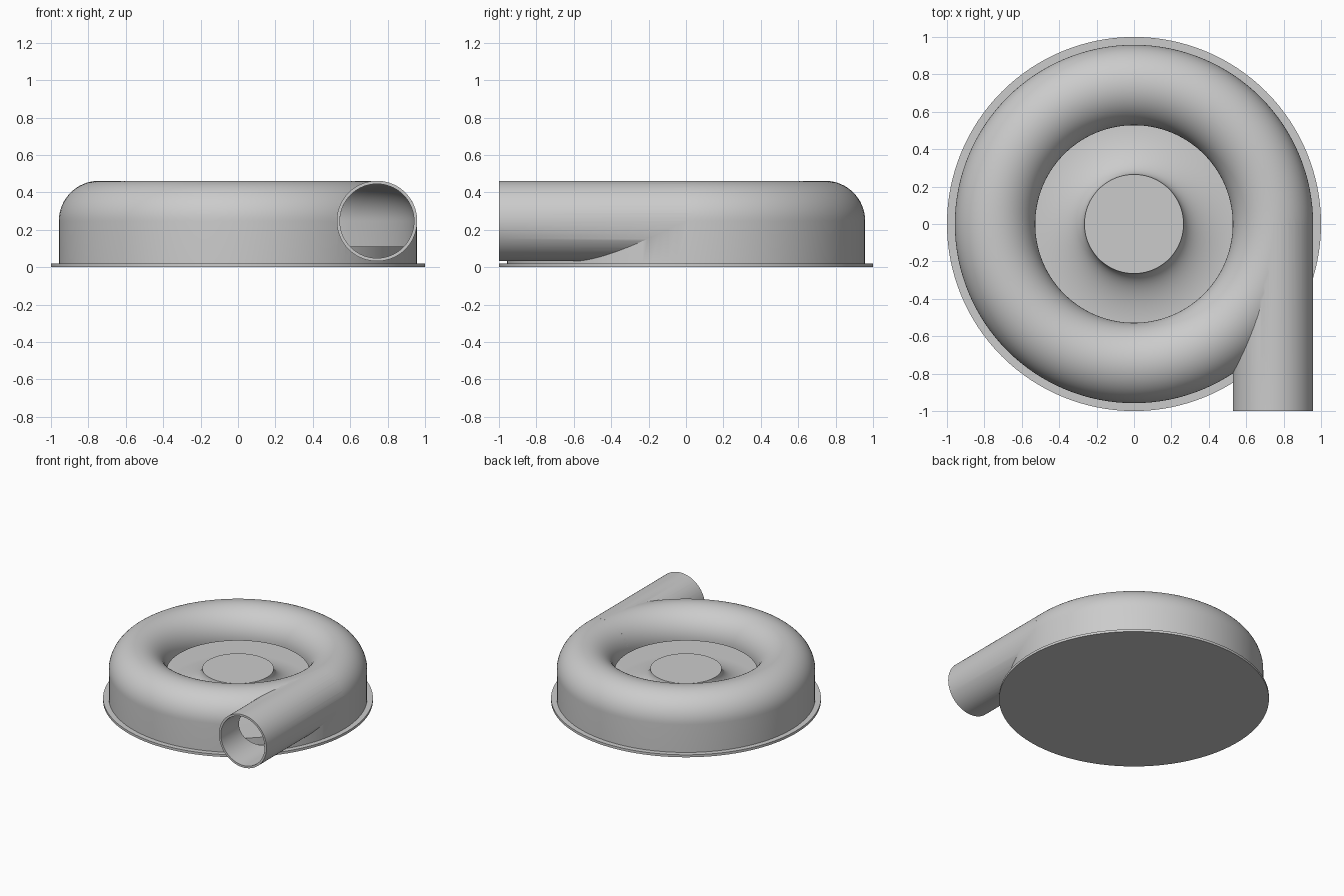
import bpy, bmesh, math
from mathutils import Matrix

cube = bpy.data.objects.get("Cube")
if cube:
    bpy.data.objects.remove(cube, do_unlink=True)

RING, TUBE, MID, WALL = 0.743, 0.215, 0.247, 0.017
SEGMENTS = 128

metal = bpy.data.materials.new("grey metal")
metal.use_nodes = True
colour = (0.6, 0.6, 0.6, 1)
metal.diffuse_color = colour
metal.node_tree.nodes["Principled BSDF"].inputs["Base Color"].default_value = colour


def make_object(name, bm, helper=False):
    bmesh.ops.recalc_face_normals(bm, faces=bm.faces)
    mesh = bpy.data.meshes.new(name)
    bm.to_mesh(mesh)
    bm.free()
    mesh.materials.append(metal)
    obj = bpy.data.objects.new(name, mesh)
    bpy.context.collection.objects.link(obj)
    obj.hide_render = helper
    return obj


def lathe(name, profile, closed, helper=False):
    """Revolve an (r, z) profile about the z axis."""
    bm = bmesh.new()
    verts = [bm.verts.new((r, 0, z)) for r, z in profile]
    edges = [bm.edges.new(pair) for pair in zip(verts, verts[1:])]
    if closed:
        edges.append(bm.edges.new((verts[-1], verts[0])))
    bmesh.ops.spin(bm, geom=verts + edges, cent=(0, 0, 0), axis=(0, 0, 1),
                   angle=math.tau, steps=SEGMENTS)
    bmesh.ops.remove_doubles(bm, verts=bm.verts, dist=1e-4)
    return make_object(name, bm, helper)


def pipe(name, radius, start, end):
    """Solid cylinder along y, used to shape the outlet."""
    bm = bmesh.new()
    place = Matrix.Translation((RING, (start + end) / 2, MID)) @ Matrix.Rotation(math.pi / 2, 4, "X")
    bmesh.ops.create_cone(bm, cap_ends=True, segments=96, radius1=radius,
                          radius2=radius, depth=end - start, matrix=place)
    return make_object(name, bm, True)


def dome(radius, steps=32):
    """Half circle from the inner lip over the top to the outer wall."""
    return [(RING - radius * math.cos(math.pi * i / steps),
             MID + radius * math.sin(math.pi * i / steps)) for i in range(steps + 1)]


def smooth(obj):
    bpy.ops.object.select_all(action="DESELECT")
    obj.select_set(True)
    bpy.context.view_layer.objects.active = obj
    bpy.ops.object.shade_smooth_by_angle(angle=math.radians(30))


# Scroll housing: outer form joined to the outlet, then hollowed
inner = TUBE - WALL
housing = lathe("scroll_housing", dome(TUBE) + [(RING + TUBE, 0.015), (RING - TUBE, 0.015)], True)
cavity = lathe("housing_cavity", dome(inner) + [(RING + inner, -0.05), (0.5, -0.05), (0.5, MID - 0.006),
                                                (RING - inner, MID - 0.006)], True, True)
outlet = pipe("outlet_form", TUBE, -1, 0)
bore = pipe("outlet_bore", inner, -1.1, -0.001)
for cutter, operation in ((outlet, "UNION"), (cavity, "DIFFERENCE"), (bore, "DIFFERENCE")):
    mod = housing.modifiers.new(cutter.name, "BOOLEAN")
    mod.object, mod.operation, mod.solver = cutter, operation, "EXACT"
bpy.context.view_layer.update()
shaped = bpy.data.meshes.new_from_object(housing.evaluated_get(bpy.context.evaluated_depsgraph_get()))
housing.modifiers.clear()
housing.data = shaped
for helper in (cavity, outlet, bore):
    bpy.data.objects.remove(helper, do_unlink=True)
smooth(housing)

# Flat base flange
smooth(lathe("base_flange", [(0, 0), (1, 0), (1, 0.02), (0, 0.02)], False))

# Impeller: flat disc flaring up into a central hub
flare = [(0.265 + 0.3 * (1 - math.cos(a)), 0.26 - 0.15 * math.sin(a))
         for a in (math.pi / 2 * i / 16 for i in range(17))]
smooth(lathe("impeller", [(0, 0.26)] + flare + [(0.9, 0.11), (0.9, 0.05), (0.2, 0.05), (0.2, 0.02)], False))
